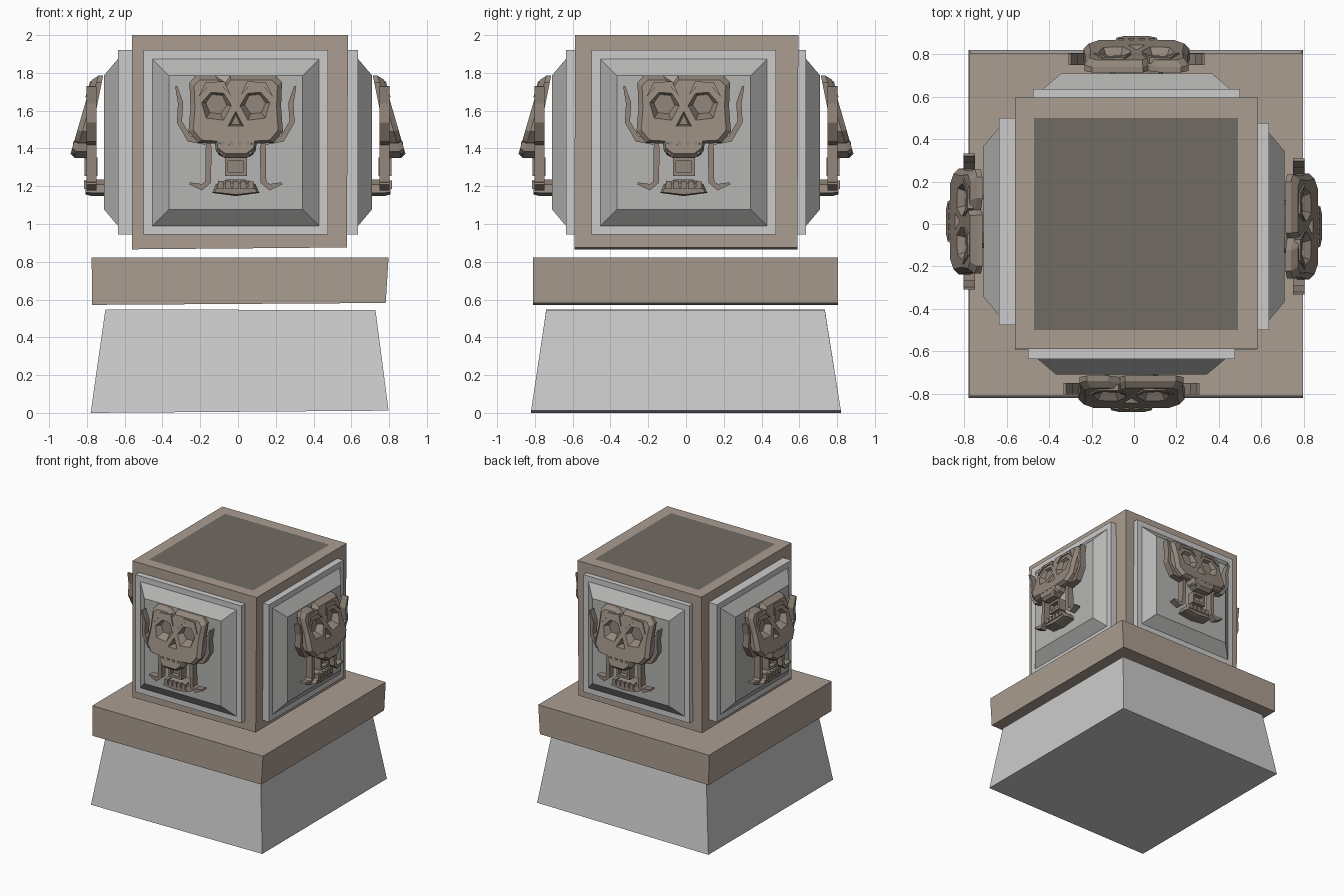
import bpy, bmesh
from math import cos, sin, pi
from mathutils import Vector, Matrix

if "Cube" in bpy.data.objects:
    bpy.data.objects.remove(bpy.data.objects["Cube"])


def material(name, rgb):
    m = bpy.data.materials.new(name)
    m.diffuse_color = (*rgb, 1)
    m.use_nodes = True
    m.node_tree.nodes["Principled BSDF"].inputs["Base Color"].default_value = m.diffuse_color
    return m


BROWN = material("brown_stone", (0.41, 0.34, 0.285))
DARK = material("dark_brown_stone", (0.17, 0.145, 0.125))
BONE = material("carved_bone", (0.29, 0.24, 0.2))
GREY = material("panel_grey", (0.46, 0.46, 0.45))
OFFSET = -0.012      # the reliefs sit slightly off centre


def loft(rings, name, mat=None):
    """Closed flat-faced mesh through a list of equal-length rings."""
    bm = bmesh.new()
    vs = [[bm.verts.new(p) for p in r] for r in rings]
    n = len(rings[0])
    for a, b in zip(vs, vs[1:]):
        for i in range(n):
            j = (i + 1) % n
            bm.faces.new((a[i], a[j], b[j], b[i]))
    bm.faces.new(vs[0])
    bm.faces.new(vs[-1])
    bmesh.ops.recalc_face_normals(bm, faces=bm.faces)
    me = bpy.data.meshes.new(name)
    bm.to_mesh(me)
    bm.free()
    if mat:
        me.materials.append(mat)
    return me


def add(name, me):
    ob = bpy.data.objects.new(name, me)
    bpy.context.collection.objects.link(ob)
    return ob


def four_sides(name, me):
    for k, side in enumerate(("front", "right", "back", "left")):
        rot = Matrix.Rotation(k * pi / 2, 4, 'Z')
        add(f"{name}_{side}", me).matrix_world = rot @ Matrix.Translation((OFFSET, 0, 0))


def rect(x0, x1, y0, y1, z, tilt=0):
    return [(x0, y0, z), (x1, y0, z + tilt), (x1, y1, z + tilt), (x0, y1, z)]


def plate(pts, y):
    """Outline in x,z placed at depth y, a number or a function of z."""
    return [(x, y(z) if callable(y) else y, z) for x, z in pts]


def scaled(pts, sx, sz, cz, cx=0):
    return [(cx + (x - cx) * sx, cz + (z - cz) * sz) for x, z in pts]


def square(h, z=1.432):
    return [(-h, z - h), (h, z - h), (h, z + h), (-h, z + h)]


def flip(pts):
    return [(-x, z) for x, z in pts]


# Stacked stone blocks, slightly uneven
add("tapered_base", loft([rect(-.78, .797, -.82, .82, 0, .012),
                          rect(-.702, .728, -.74, .735, .548, -.004)], "tapered_base"))
add("middle_slab", loft([rect(-.772, .782, -.81, .805, .572, .01),
                         rect(-.775, .797, -.81, .805, .822)], "middle_slab", BROWN))
block = loft([rect(-.56, .576, -.59, .59, .866, .01), rect(-.56, .583, -.588, .595, 2.0),
              rect(-.47, .49, -.5, .5, 2.0)], "upper_block", BROWN)
block.materials.append(DARK)
block.polygons[-1].material_index = 1
add("upper_block", block)

# Raised panels
four_sides("panel_frame", loft([plate(square(.488), -.55), plate(square(.488), -.636)],
                               "panel_frame"))
four_sides("panel_raised", loft([plate(square(.449), -.63), plate(square(.354), -.71)],
                                "panel_raised", GREY))


# Skull: leaning slab with chamfered face and a notch in the crown
def face_y(z):
    return -.80 + (z - 1.67) * .29


def back_y(z):
    return -.715 + (z - 1.78) * .2


right = [(.21, 1.785), (.245, 1.75), (.24, 1.62), (.25, 1.49), (.2, 1.43), (.11, 1.425)]
outline = [(-.11, 1.785), (-.055, 1.75), (-.03, 1.785)] + right + [
    (.105, 1.385), (.06, 1.35), (-.06, 1.35), (-.105, 1.385)] + flip(right[::-1])
head = add("skull", loft([plate(outline, back_y),
                          plate(outline, lambda z: face_y(z) + .028),
                          plate(scaled(outline, .9, .9, 1.57), face_y)], "skull", BONE))

# Eye and nose hollows
hexa = [(cos(i * pi / 3 + .1), sin(i * pi / 3 + .1)) for i in range(6)]


def eye_ring(s, r, y):
    return plate([(s * (.103 + r * x), 1.635 + r * z) for x, z in hexa], y)


nose = [(0, 1.62), (.047, 1.515), (-.047, 1.515)]
hollows = [[eye_ring(s, .108, -.86), eye_ring(s, .056, -.77)] for s in (-1, 1)]
hollows.append([plate(scaled(nose, 1.25, 1.2, 1.54), -.9),
                plate(scaled(nose, .5, .5, 1.54), -.79)])
cutters = []
for h in hollows:
    c = add("hollow_cutter", loft(h, "hollow_cutter", DARK))
    c.hide_render = True
    cutters.append(c)
    mod = head.modifiers.new("hollow", 'BOOLEAN')
    mod.operation, mod.solver, mod.object = 'DIFFERENCE', 'EXACT', c
bpy.context.view_layer.update()
carved = bpy.data.meshes.new_from_object(head.evaluated_get(bpy.context.evaluated_depsgraph_get()))
for ob in cutters + [head]:
    bpy.data.objects.remove(ob)
four_sides("skull", carved)

# Brow ridges over the eyes
for s in (-1, 1):
    brow = [(s * x, z) for x, z in ((.025, 1.68), (.07, 1.728), (.15, 1.725),
                                    (.2, 1.67), (.16, 1.75), (.06, 1.755))]
    four_sides("brow_ridge", loft([plate(brow, lambda z: face_y(z) + .02),
                                   plate(brow, lambda z: face_y(z) - .008)],
                                  "brow_ridge", BONE))

# Upper teeth
for i in range(4):
    x = -.072 + .048 * i
    tooth = [(x - .022, 1.37), (x, 1.355), (x + .022, 1.37), (x + .017, 1.44), (x - .017, 1.44)]
    four_sides("upper_tooth", loft([plate(tooth, -.82),
                                    plate(scaled(tooth, .7, .85, 1.41, x), -.874)],
                                   "upper_tooth", BONE))

# Hollow square block under the teeth
collar = [(-.058, 1.255), (.06, 1.255), (.06, 1.352), (-.058, 1.352)]
hole = scaled(collar, .7, .58, 1.305)
four_sides("throat_block", loft([plate(collar, -.745), plate(collar, -.812),
                                 plate(hole, -.812), plate(hole, -.775)],
                                "throat_block", BONE))

# Lower jaw and its teeth
jaw = [(-.125, 1.165), (0, 1.148), (.125, 1.165), (.105, 1.21), (.05, 1.235),
       (-.05, 1.235), (-.105, 1.21)]
four_sides("lower_jaw", loft([plate(jaw, -.705), plate(jaw, -.775),
                              plate(scaled(jaw, .9, .7, 1.175), -.808)], "lower_jaw", BONE))
for i in range(5):
    x = -.08 + .04 * i
    tooth = [(x - .018, 1.185), (x + .018, 1.185), (x + .013, 1.225), (x - .013, 1.23)]
    four_sides("lower_tooth", loft([plate(tooth, -.76), plate(tooth, -.816)],
                                   "lower_tooth", BONE))


# Bent side horns
def ribbon(path):
    pts = [Vector((x, z)) for x, z, w in path]
    a, b = [], []
    for i, p in enumerate(pts):
        d = (pts[min(i + 1, len(pts) - 1)] - pts[max(i - 1, 0)]).normalized()
        n = Vector((-d.y, d.x)) * path[i][2]
        a.append(tuple(p + n))
        b.append(tuple(p - n))
    return a + b[::-1]


horn = ribbon([(.315, 1.73, .006), (.292, 1.64, .014), (.298, 1.54, .014),
               (.245, 1.45, .016), (.15, 1.435, .018), (.143, 1.4, .016),
               (.147, 1.22, .015), (.18, 1.195, .017), (.245, 1.215, .006)])
for s in (-1, 1):
    shape = horn if s == 1 else flip(horn)
    four_sides("side_horn", loft([plate(shape, -.748), plate(shape, -.803)],
                                 "side_horn", BONE))
